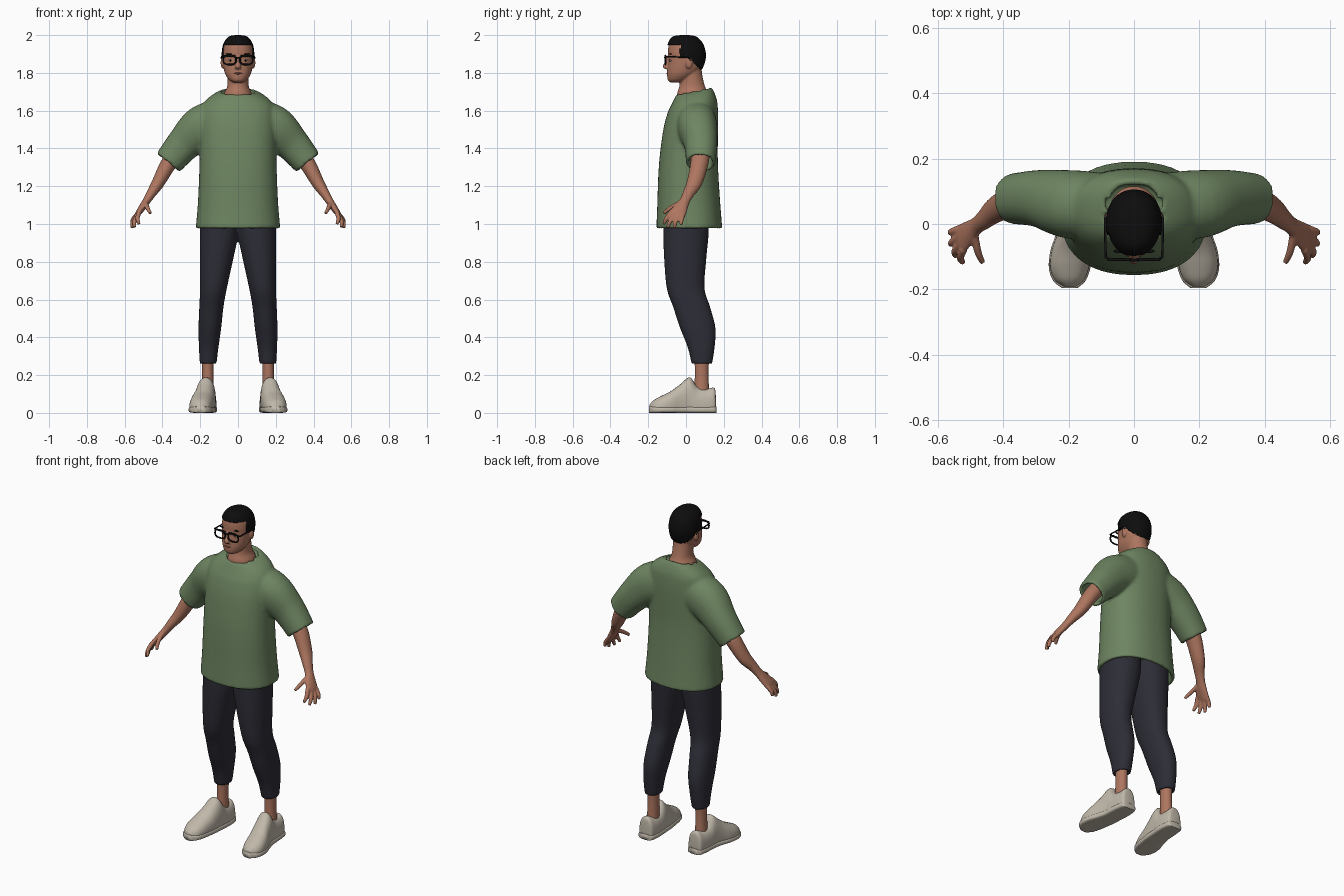
import bpy, bmesh, math
from mathutils import Vector, Matrix

if "Cube" in bpy.data.objects:
    bpy.data.objects.remove(bpy.data.objects["Cube"])


def material(name, r, g, b):
    m = bpy.data.materials.new(name)
    m.use_nodes = True
    m.diffuse_color = (r, g, b, 1)
    node = next(n for n in m.node_tree.nodes if n.type == 'BSDF_PRINCIPLED')
    node.inputs["Base Color"].default_value = (r, g, b, 1)
    node.inputs["Roughness"].default_value = 0.8
    return m


SKIN = material("skin brown", 0.42, 0.18, 0.115)
LIPS = material("lip brown", 0.27, 0.095, 0.07)
SHIRT = material("shirt green", 0.155, 0.235, 0.12)
PANTS = material("trouser navy", 0.026, 0.026, 0.038)
SHOE = material("shoe cream", 0.53, 0.48, 0.40)
HAIR = material("hair black", 0.004, 0.004, 0.004)
FRAME = material("frame black", 0.006, 0.006, 0.006)
WHITE = material("eye white", 0.6, 0.55, 0.5)


def smooth_rings(rings, steps):
    """Catmull-Rom interpolation of whole rings (x, y, z, a, b)."""
    out, n = [], len(rings)
    for i in range(n - 1):
        p = [rings[max(0, min(n - 1, i + k))] for k in (-1, 0, 1, 2)]
        for s in range(steps):
            t = s / steps
            out.append([0.5 * (2 * q1 + (q2 - q0) * t + (2 * q0 - 5 * q1 + 4 * q2 - q3) * t * t
                               + (3 * q1 - q0 - 3 * q2 + q3) * t ** 3)
                        for q0, q1, q2, q3 in zip(*p)])
    return out + [list(rings[-1])]


def loft(bm, rings, ref=(0, 1, 0), axis=None, e=2.0, segs=32, steps=5, hems=(0, 0), warp=None):
    """Skin superellipse rings along a path; hems tuck the ends inward by a cloth thickness."""
    rings = smooth_rings(rings, steps)
    n, ref = len(rings), Vector(ref)
    pts = [Vector(r[:3]) for r in rings]
    frames = []
    for i in range(n):
        t = Vector(axis) if axis else (pts[min(n - 1, i + 1)] - pts[max(0, i - 1)])
        t.normalize()
        u = (ref - t * ref.dot(t)).normalized()
        frames.append((pts[i], u, u.cross(t), rings[i][3], rings[i][4]))

    def tuck(fr, d):
        return fr[:3] + (fr[3] - d, fr[4] - d)
    first, last = [], []
    if hems[0]:
        first = [tuck(frames[steps], hems[0] * 1.2), tuck(frames[0], hems[0])]
    if hems[1]:
        last = [tuck(frames[-1], hems[1]), tuck(frames[-1 - steps], hems[1] * 1.2)]
    loops = []
    for p, u, v, a, b in first + frames + last:
        loop = []
        for k in range(segs):
            c, s = math.cos(2 * math.pi * k / segs), math.sin(2 * math.pi * k / segs)
            co = (p + v * (a * math.copysign(abs(c) ** (2 / e), c))
                  + u * (b * math.copysign(abs(s) ** (2 / e), s)))
            loop.append(bm.verts.new(warp(co) if warp else co))
        loops.append(loop)
    for l0, l1 in zip(loops, loops[1:]):
        for k in range(segs):
            j = (k + 1) % segs
            bm.faces.new((l0[k], l0[j], l1[j], l1[k]))
    bm.faces.new(loops[0][::-1])
    bm.faces.new(loops[-1])


def span(rows):
    """Rows of (z, front y, back y, half width) to rings."""
    return [(0, (f + b) / 2, z, w, (b - f) / 2) for z, f, b, w in rows]


def ball(bm, centre, size):
    bmesh.ops.create_uvsphere(bm, u_segments=20, v_segments=12, radius=1,
                              matrix=Matrix.Translation(centre) @ Matrix.Diagonal((*size, 1)))


def finish(name, bm, mat, mirror=False, voxel=0, relax=0):
    bmesh.ops.recalc_face_normals(bm, faces=bm.faces[:])
    for f in bm.faces:
        f.smooth = True
    me = bpy.data.meshes.new(name)
    bm.to_mesh(me)
    bm.free()
    me.materials.append(mat)
    ob = bpy.data.objects.new(name, me)
    bpy.context.collection.objects.link(ob)
    if mirror:
        ob.modifiers.new("mirror", 'MIRROR').use_mirror_merge = False
    if voxel:
        m = ob.modifiers.new("merge", 'REMESH')
        m.mode, m.voxel_size, m.use_smooth_shade = 'VOXEL', voxel, True
    if relax:
        m = ob.modifiers.new("relax", 'SMOOTH')
        m.factor, m.iterations = 0.5, relax
    return ob


def wire(name, pts, r, cyclic=False):
    cu = bpy.data.curves.new(name, 'CURVE')
    cu.dimensions, cu.bevel_depth, cu.bevel_resolution, cu.use_fill_caps = '3D', r, 2, True
    sp = cu.splines.new('POLY')
    sp.points.add(len(pts) - 1)
    for p, co in zip(sp.points, pts):
        p.co = (*co, 1)
    sp.use_cyclic_u = cyclic
    cu.materials.append(FRAME)
    bpy.context.collection.objects.link(bpy.data.objects.new(name, cu))


UP = (0, 0, 1)

# T-shirt: torso and two sleeves merged into one garment
bm = bmesh.new()


def collar_tilt(co):
    k = max(0, min(1, (co.z - 1.6) / 0.1))
    return co + Vector((0, 0, 0.2 * (co.y - 0.05) * k))


loft(bm, span([(0.975, -.157, .192, .224), (1.1, -.152, .182, .213), (1.25, -.147, .172, .206),
               (1.37, -.138, .168, .203), (1.5, -.12, .17, .205), (1.58, -.1, .17, .2),
               (1.64, -.078, .165, .182), (1.68, -.062, .15, .14), (1.705, -.052, .135, .092)]),
     axis=UP, e=2.3, segs=64, hems=(.02, .018), warp=collar_tilt)
for s in (-1, 1):
    loft(bm, [(s * x, y, z, a, b) for x, y, z, a, b in
              [(.08, .055, 1.55, .115, .1), (.19, .06, 1.51, .117, .105),
               (.285, .078, 1.425, .093, .088), (.37, .077, 1.324, .078, .077)]],
         e=2.2, segs=48, hems=(0, .018))
finish("tshirt", bm, SHIRT, voxel=.009, relax=5)

# Trousers: two legs merged at the hips
bm = bmesh.new()
loft(bm, [(.1, 0, 1.06, .102, .12), (.1, 0, .95, .102, .12), (.113, -.004, .82, .089, .112),
          (.13, -.002, .66, .071, .1), (.141, .03, .56, .064, .098), (.149, .062, .45, .06, .094),
          (.155, .08, .35, .052, .072), (.158, .084, .258, .044, .054)],
     axis=UP, e=2.2, segs=40, hems=(0, .014))
finish("trousers", bm, PANTS, mirror=True, voxel=.008, relax=4)

# Ankles
bm = bmesh.new()
loft(bm, [(.16, .084, .34, .036, .042), (.16, .083, .22, .03, .036), (.162, .083, .1, .033, .04)], axis=UP)
finish("ankles", bm, SKIN, mirror=True)

# Shoes: flat-bottomed upper plus a slightly wider sole; rows are y, x, half width, height
last_rows = [(.158, .165, .025, .09), (.15, .165, .042, .132), (.11, .165, .05, .128), (.06, .167, .052, .14),
             (.02, .17, .052, .188), (-.03, .178, .057, .152), (-.08, .19, .062, .115),
             (-.13, .197, .06, .09), (-.17, .198, .046, .068), (-.192, .197, .02, .045)]


def floor_clamp(co):
    return Vector((co.x, co.y, max(co.z, 0.004)))


bm = bmesh.new()
loft(bm, [(x, y, h * .35, w, h * .65) for y, x, w, h in last_rows],
     ref=UP, axis=(0, -1, 0), e=2.3, warp=floor_clamp)
finish("shoe_uppers", bm, SHOE, mirror=True)
bm = bmesh.new()
loft(bm, [(x, y * 1.02, .017, w + .004, .017) for y, x, w, h in last_rows],
     ref=UP, axis=(0, -1, 0), e=4)
finish("shoe_soles", bm, SHOE, mirror=True)

# Arms with palm, fingers and thumb
bm = bmesh.new()
loft(bm, [(.31, .08, 1.395, .045, .05), (.37, .07, 1.315, .042, .047), (.422, .045, 1.22, .034, .041),
          (.457, .015, 1.165, .026, .031), (.482, -.005, 1.125, .021, .027), (.505, -.025, 1.09, .019, .036),
          (.528, -.044, 1.057, .015, .044), (.538, -.053, 1.04, .01, .038)])
fingers = [((.522, -.077, 1.066), (.532, -.103, 1.03), (.524, -.118, 1.0)),
           ((.529, -.056, 1.055), (.548, -.083, 1.015), (.547, -.097, .982)),
           ((.534, -.036, 1.048), (.557, -.056, 1.01), (.561, -.062, .979)),
           ((.536, -.016, 1.048), (.558, -.024, 1.02), (.562, -.026, .995)),
           ((.49, -.025, 1.115), (.479, -.082, 1.085), (.464, -.118, 1.057))]
for path in fingers:
    loft(bm, [(*p, r, r) for p, r in zip(path, (.0125, .0115, .0085))], ref=(1, .3, .2), segs=14)
finish("arms", bm, SKIN, mirror=True, voxel=.0045, relax=2)

# Head, neck, ears and nose merged
skull = span([(1.75, -.082, -.02, .026), (1.762, -.096, .01, .046), (1.79, -.1, .05, .066),
              (1.82, -.099, .078, .075), (1.85, -.096, .092, .079), (1.88, -.095, .099, .081),
              (1.91, -.096, .098, .081), (1.945, -.092, .088, .075), (1.973, -.08, .068, .06),
              (1.988, -.06, .045, .04), (1.993, -.025, .015, .012)])
bm = bmesh.new()
loft(bm, skull, axis=UP, e=2.15, segs=48)
loft(bm, span([(1.64, -.045, .12, .085), (1.69, -.047, .117, .074), (1.73, -.035, .1, .057),
               (1.79, -.028, .086, .055), (1.86, -.02, .08, .055)]), axis=UP)
loft(bm, [(0, -.092, 1.888, .008, .009), (0, -.1, 1.86, .01, .011),
          (0, -.106, 1.834, .016, .018), (0, -.1, 1.821, .015, .012)], axis=UP, segs=16)
for s in (-1, 1):
    ball(bm, (s * .082, .015, 1.853), (.01, .02, .03))
finish("head", bm, SKIN, voxel=.005, relax=2)

# Cropped hair: an enlarged skull trimmed along the hairline


def hairline(y):
    if y < -.03:
        return 1.947
    return 1.878 if y < .02 else max(1.815, 1.898 - y)


bm = bmesh.new()
loft(bm, skull, axis=UP, e=2.15, segs=80, steps=7)
pivot = Vector((0, 0, 1.88))
bmesh.ops.scale(bm, verts=bm.verts[:], vec=(1.06, 1.06, 1.062), space=Matrix.Translation(-pivot))
low = [f for f in bm.faces if f.calc_center_median().z < hairline(f.calc_center_median().y)]
bmesh.ops.delete(bm, geom=low, context='FACES')
hair = finish("hair", bm, HAIR)
shell = hair.modifiers.new("thickness", 'SOLIDIFY')
shell.thickness, shell.offset = .008, -1

# Eyes, pupils, brows and mouth
for name, mat, x, y, z, size in (("eyes", WHITE, .04, -.081, 1.866, (.012, .006, .005)),
                                 ("pupils", HAIR, .04, -.085, 1.866, (.005, .004, .005)),
                                 ("brows", HAIR, .042, -.083, 1.9, (.022, .006, .004))):
    bm = bmesh.new()
    ball(bm, (x, y, z), size)
    finish(name, bm, mat, mirror=True)
bm = bmesh.new()
ball(bm, (0, -.097, 1.797), (.022, .006, .005))
finish("mouth", bm, LIPS)

# Spectacles: rounded rims, bridge and side arms
for s, side in ((-1, "right"), (1, "left")):
    rim = []
    for k in range(28):
        c, d = math.cos(k * math.pi / 14), math.sin(k * math.pi / 14)
        rim.append((s * .044 + .034 * math.copysign(abs(c) ** .75, c), -.109,
                    1.868 + .024 * math.copysign(abs(d) ** .75, d)))
    wire(side + "_rim", rim, .0045, True)
    wire(side + "_brow_bar", [(s * .012, -.109, 1.889), (s * .078, -.109, 1.889)], .005)
    wire(side + "_side_arm", [(s * .076, -.109, 1.886), (s * .087, -.1, 1.886),
                              (s * .088, .012, 1.882), (s * .086, .026, 1.865)], .004)
wire("bridge", [(-.014, -.11, 1.878), (0, -.112, 1.881), (.014, -.11, 1.878)], .004)
